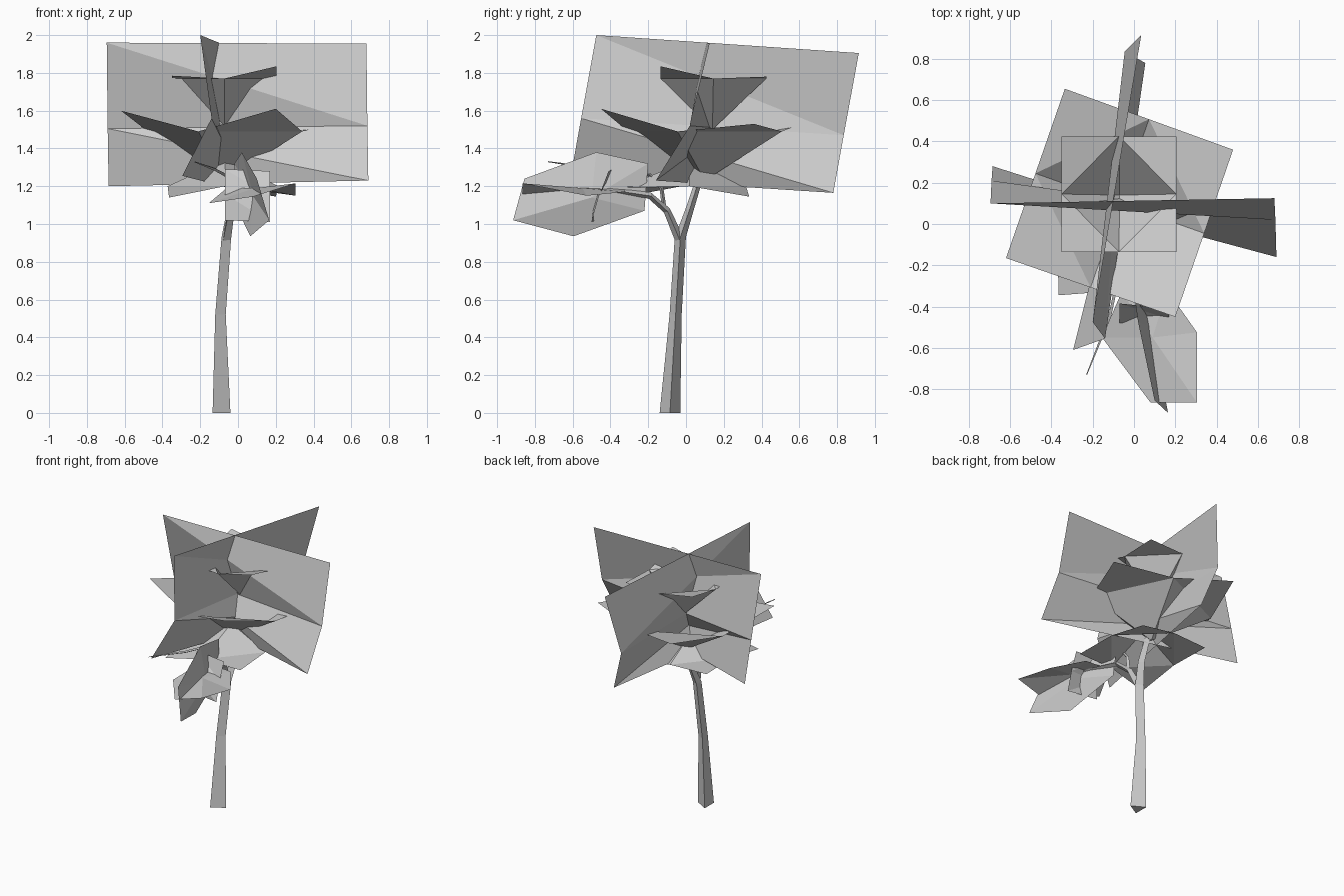
import bpy
from math import cos, sin, pi
from mathutils import Vector

if "Cube" in bpy.data.objects:
    bpy.data.objects.remove(bpy.data.objects["Cube"])


def add_mesh(name, verts, faces):
    me = bpy.data.meshes.new(name)
    me.from_pydata(verts, [], faces)
    me.update()
    ob = bpy.data.objects.new(name, me)
    bpy.context.collection.objects.link(ob)
    return ob


# Three-sided tapered limb through (x, y, z, radius) points
def limb(name, path, flat=False):
    verts, faces = [], []
    pts = [Vector(p[:3]) for p in path]
    n = len(pts)
    for i, p in enumerate(pts):
        d = (pts[min(i + 1, n - 1)] - pts[max(i - 1, 0)]).normalized()
        if flat:
            u, v = Vector((1, 0, 0)), Vector((0, 1, 0))
        else:
            u = Vector((1, 0, 0))
            u = (u - d * u.dot(d)).normalized()
            v = d.cross(u)
        for k in range(3):
            a = 2 * pi * k / 3
            verts.append(p + path[i][3] * (u * cos(a) + v * sin(a)))
    for i in range(n - 1):
        for k in range(3):
            a, b = i * 3 + k, i * 3 + (k + 1) % 3
            faces.append((a, b, b + 3, a + 3))
    faces += [(2, 1, 0), (3 * n - 3, 3 * n - 2, 3 * n - 1)]
    return add_mesh(name, verts, faces)


# Upright leaf sheet: three rows (top, middle, bottom) of two corners
def upright_sheet(name, rows):
    verts = [p for r in rows for p in r]
    faces = []
    for i in (0, 2):
        faces += [(i, i + 3, i + 1), (i, i + 2, i + 3)]
    return add_mesh(name, verts, faces)


# Flat leaf sheet: four corners, edge middles and a pushed-in centre
def cupped_sheet(name, corners, mid_z, centre):
    verts = []
    for i in range(4):
        a, b = Vector(corners[i]), Vector(corners[(i + 1) % 4])
        m = (a + b) / 2
        m.z = mid_z
        verts += [a, m]
    verts.append(Vector(centre))
    faces = []
    for i in range(0, 8, 2):
        prev = (i - 1) % 8
        faces += [(prev, i, i + 1), (prev, i + 1, 8)]
    return add_mesh(name, verts, faces)


# Six-sided leaf sheet fanned around its centre
def fan_sheet(name, rim, centre):
    n = len(rim)
    return add_mesh(name, rim + [centre], [(i, (i + 1) % n, n) for i in range(n)])


# Trunk and branches
limb("trunk", [(-.103, -.085, 0, .063), (-.102, -.055, .52, .037),
               (-.07, -.03, .93, .034), (-.045, .02, 1.08, .026),
               (-.06, .09, 1.3, .02)], flat=True)
limb("front_branch", [(-.065, -.035, .92, .028), (-.04, -.1, 1.07, .022),
                      (0, -.19, 1.15, .02), (.05, -.4, 1.18, .014),
                      (.09, -.55, 1.18, .006)])
limb("twig", [(-.045, -.115, 1.08, .014), (-.05, -.13, 1.19, .012),
              (-.065, -.19, 1.26, .01), (-.12, -.45, 1.29, .009),
              (-.23, -.73, 1.33, .003)])

# Large crossed leaf sheets of the crown
upright_sheet("crown_sheet_wide", [
    ((-.695, .1, 1.96), (.68, .125, 1.955)),
    ((-.69, .21, 1.505), (.685, .02, 1.52)),
    ((-.685, .28, 1.2), (.69, -.16, 1.23))])
upright_sheet("crown_sheet_deep", [
    ((-.2, -.475, 2.0), (.035, .915, 1.905)),
    ((-.14, -.555, 1.56), (-.045, .835, 1.47)),
    ((-.295, -.61, 1.255), (.055, .78, 1.165))])

# Stacked flat leaf sheets of the crown
cupped_sheet("crown_layer_top", [(-.35, -.135, 1.785), (.205, -.135, 1.835),
                                 (.205, .425, 1.78), (-.35, .425, 1.82)],
             1.77, (-.07, .14, 1.5))
cupped_sheet("crown_layer_middle", [(-.62, -.165, 1.6), (.2, -.45, 1.61),
                                    (.48, .36, 1.53), (-.335, .655, 1.55)],
             1.49, (-.07, .1, 1.23))
cupped_sheet("crown_layer_bottom", [(-.365, -.345, 1.14), (.23, -.3, 1.19),
                                    (.2, .335, 1.145), (-.38, .3, 1.2)],
             1.2, (-.07, .02, 1.34))

# Leaf cluster on the front branch
fan_sheet("branch_leaf_upright", [
    (.1, -.855, 1.24), (.02, -.475, 1.38), (-.02, -.2, 1.32),
    (0, -.22, 1.07), (.065, -.595, .935), (.165, -.915, 1.02)],
    (.085, -.5, 1.14))
fan_sheet("branch_leaf_flat", [
    (.08, -.865, 1.145), (.305, -.865, 1.215), (.305, -.525, 1.15),
    (.16, -.32, 1.17), (-.06, -.33, 1.19), (-.155, -.55, 1.11)],
    (.09, -.55, 1.19))
upright_sheet("branch_leaf_cross", [
    ((-.07, -.385, 1.29), (.17, -.41, 1.28)),
    ((-.07, -.48, 1.16), (.17, -.46, 1.15)),
    ((-.07, -.475, 1.02), (.17, -.5, 1.01))])
